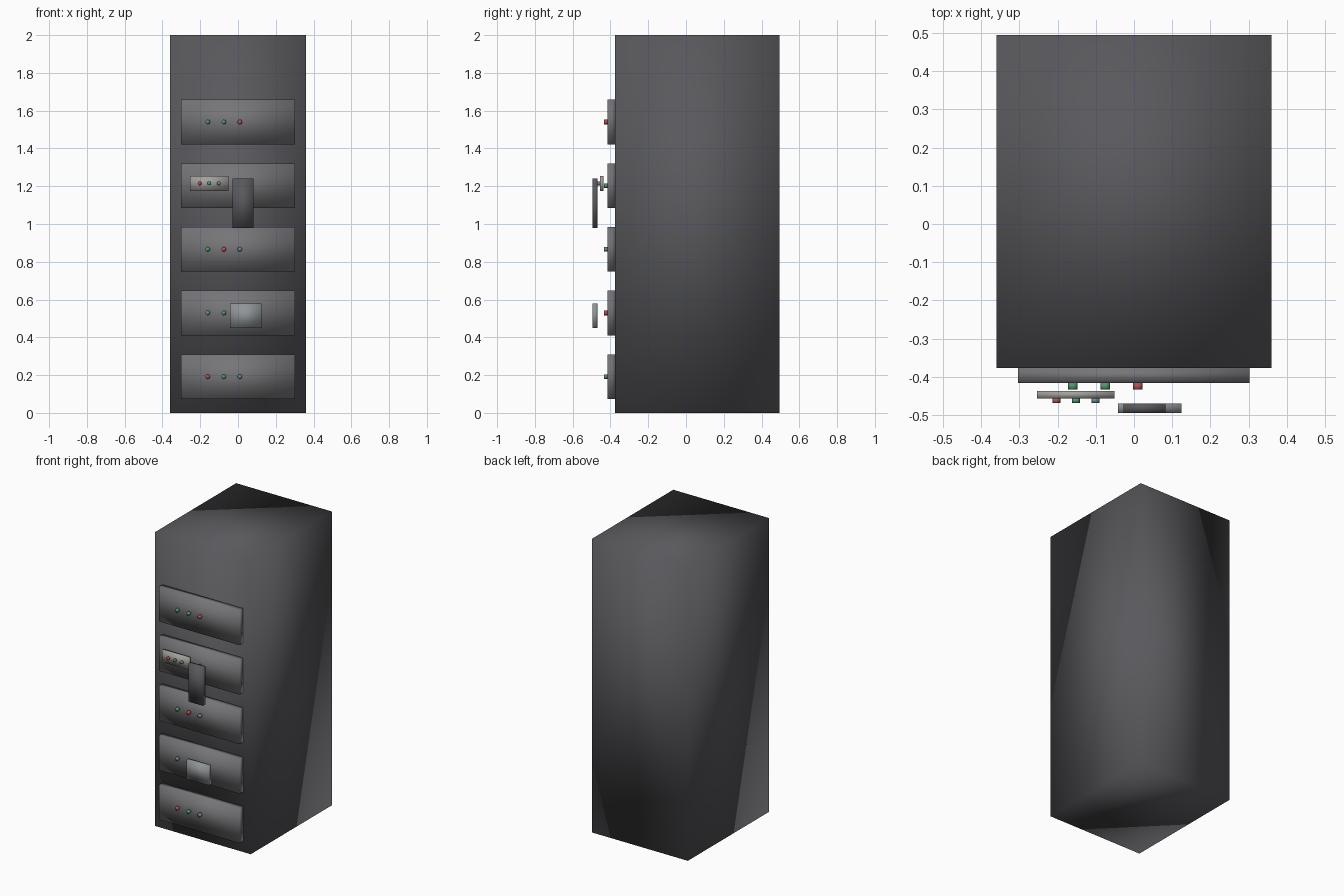
import bpy, math

if "Cube" in bpy.data.objects:
    bpy.data.objects.remove(bpy.data.objects["Cube"])


def material(name, rgb):
    m = bpy.data.materials.new(name)
    m.diffuse_color = (*rgb, 1)
    m.use_nodes = True
    m.node_tree.nodes["Principled BSDF"].inputs["Base Color"].default_value = m.diffuse_color
    return m


CASE = material("case_grey", (0.10, 0.10, 0.11))
PANEL = material("panel_grey", (0.18, 0.18, 0.19))
SLAB = material("slab_grey", (0.10, 0.10, 0.11))
PLATE = material("plate_grey", (0.28, 0.30, 0.31))
STRIP = material("strip_grey", (0.36, 0.35, 0.33))
RED = material("lamp_red", (0.45, 0.08, 0.09))
GREEN = material("lamp_green", (0.09, 0.30, 0.16))
BLUE = material("lamp_blue", (0.15, 0.24, 0.28))


def finish(name, mat):
    ob = bpy.context.object
    ob.name = name
    ob.data.materials.append(mat)
    # the whole model uses soft normals, even across box corners
    bpy.ops.object.shade_smooth()
    return ob


def box(name, x, y, z, mat):
    bpy.ops.mesh.primitive_cube_add(size=1, location=[sum(r) / 2 for r in (x, y, z)])
    bpy.context.object.scale = [r[1] - r[0] for r in (x, y, z)]
    bpy.ops.object.transform_apply(location=False, rotation=False, scale=True)
    return finish(name, mat)


def lamp(name, x, y, z, radius, mat):
    bpy.ops.mesh.primitive_cylinder_add(
        vertices=12, radius=radius, depth=y[1] - y[0],
        location=(x, sum(y) / 2, z), rotation=(math.pi / 2, 0, 0))
    return finish(name, mat)


# main cabinet
box("cabinet", (-0.36, 0.36), (-0.377, 0.494), (0, 2), CASE)

# five front panels, each with a row of three lamps
rows = [(RED, GREEN, BLUE), (BLUE, GREEN, RED), (GREEN, RED, BLUE),
        (BLUE, GREEN, GREEN), (GREEN, GREEN, RED)]
for i, colours in enumerate(rows):
    zc = 0.192 + i * 0.337
    box(f"panel_{i}", (-0.303, 0.302), (-0.416, -0.377), (zc - 0.118, zc + 0.118), PANEL)
    for j, mat in enumerate(colours):
        lamp(f"panel_{i}_lamp_{j}", -0.16 + j * 0.085, (-0.433, -0.416), zc, 0.0125, mat)

# small indicator strip with three lamps
box("indicator_strip", (-0.254, -0.051), (-0.456, -0.437), (1.175, 1.255), STRIP)
for j, mat in enumerate((RED, GREEN, BLUE)):
    lamp(f"strip_lamp_{j}", -0.203 + j * 0.051, (-0.468, -0.456), 1.215, 0.0105, mat)

# dark handset slab and pale plate standing off the front
box("handset_slab", (-0.028, 0.082), (-0.494, -0.469), (0.98, 1.24), SLAB)
box("front_plate", (-0.042, 0.124), (-0.494, -0.469), (0.45, 0.58), PLATE)
